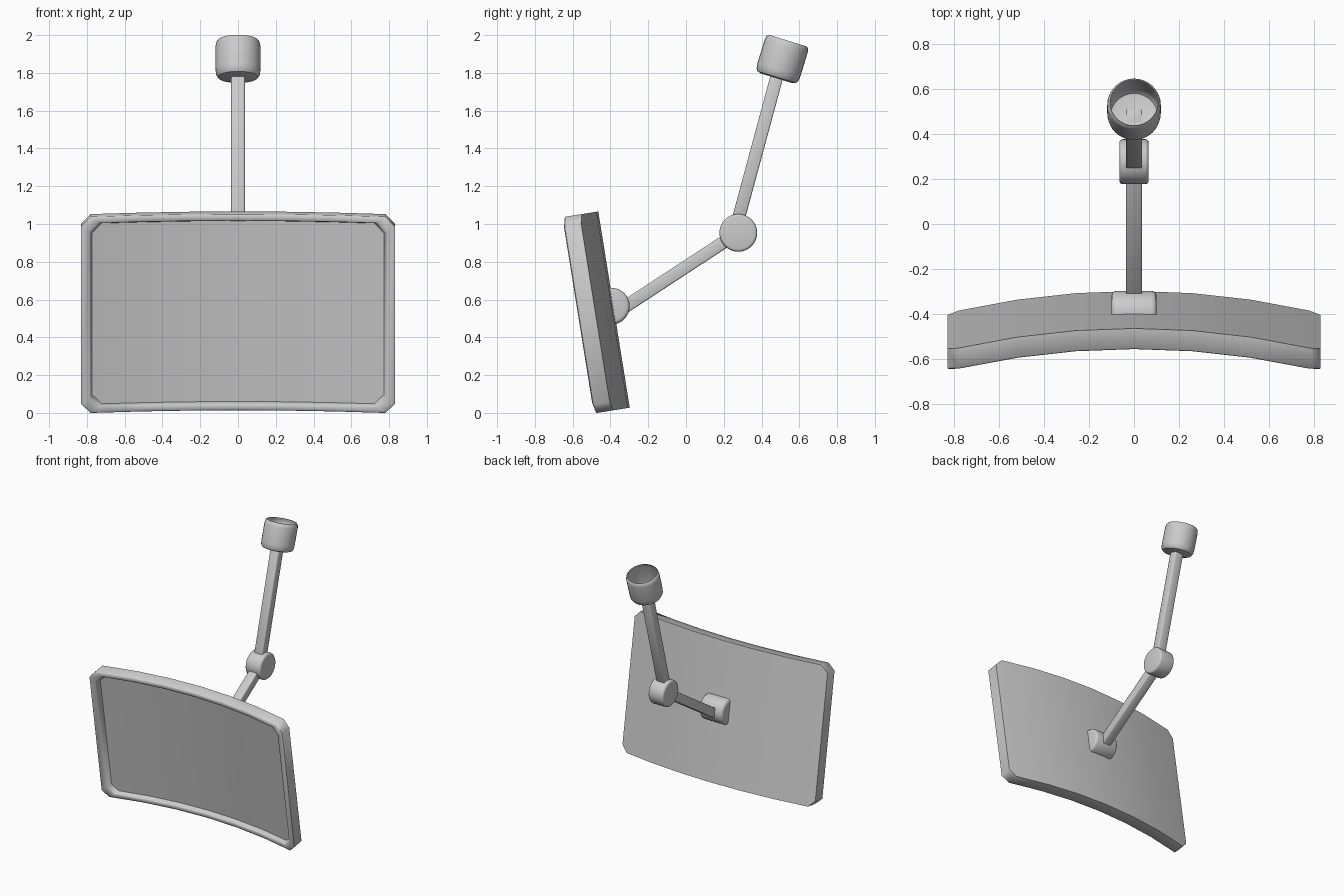
import bpy, bmesh
from math import radians, sin, cos, pi, atan2
from mathutils import Matrix, Vector

if "Cube" in bpy.data.objects:
    bpy.data.objects.remove(bpy.data.objects["Cube"])

TILT = radians(9.1)
CY, CZ = -0.381, 0.547      # centre of the panel's back surface
HW, HH = 0.83, 0.526
SAG = 0.1


def finish(name, bm, smooth=35):
    bmesh.ops.recalc_face_normals(bm, faces=bm.faces)
    me = bpy.data.meshes.new(name)
    bm.to_mesh(me)
    bm.free()
    ob = bpy.data.objects.new(name, me)
    bpy.context.collection.objects.link(ob)
    bpy.ops.object.select_all(action='DESELECT')
    ob.select_set(True)
    bpy.context.view_layer.objects.active = ob
    bpy.ops.object.shade_smooth_by_angle(angle=radians(smooth))
    return ob


def round_edges(bm, width, segments=3):
    edges = [e for e in bm.edges if e.calc_face_angle(0) > radians(40)]
    bmesh.ops.bevel(bm, geom=edges, offset=width, segments=segments,
                    profile=0.5, affect='EDGES')


def panel_point(x, v, w):
    w -= SAG * (x / HW) ** 2
    return Vector((x, CY + w * cos(TILT) - v * sin(TILT),
                   CZ + w * sin(TILT) + v * cos(TILT)))


# Curved display panel: chamfered outlines stacked from back to recessed front
N = 6


def outline(bm, ix, iv, w, c=0.05):
    hw, hh = HW - ix, HH - iv
    xs = [(hw - c) * (2 * i / N - 1) for i in range(N + 1)]
    pts = [(x, hh) for x in xs] + [(hw, hh - c), (hw, c - hh)]
    pts += [(x, -hh) for x in reversed(xs)] + [(-hw, c - hh), (-hw, hh - c)]
    return [bm.verts.new(panel_point(x, v, w)) for x, v in pts]


def cap(bm, r):
    bottom = r[N + 3:2 * N + 4][::-1]
    for i in range(N):
        bm.faces.new((r[i], r[i + 1], bottom[i + 1], bottom[i]))
    bm.faces.new((r[N], r[N + 1], r[N + 2], bottom[N]))
    bm.faces.new((bottom[0], r[-2], r[-1], r[0]))


bm = bmesh.new()
rings = [outline(bm, ix, iv, w) for ix, iv, w in
         [(0, 0, 0), (0, 0, -0.088), (0.006, 0.006, -0.094),
          (0.042, 0.03, -0.094), (0.048, 0.035, -0.09), (0.058, 0.042, -0.056)]]
for a, b in zip(rings, rings[1:]):
    for i in range(len(a)):
        j = (i + 1) % len(a)
        bm.faces.new((a[i], a[j], b[j], b[i]))
cap(bm, rings[0])
cap(bm, rings[-1])
finish("display_panel", bm, 50)


# Sideways barrel joints
def barrel(name, y, z, r, width, bevel, cut=False):
    bm = bmesh.new()
    bmesh.ops.create_cone(bm, cap_ends=True, segments=32, radius1=r, radius2=r,
                          depth=width,
                          matrix=Matrix.Translation((0, y, z)) @ Matrix.Rotation(pi / 2, 4, 'Y'))
    round_edges(bm, bevel)
    if cut:  # keep only the half behind the panel
        bmesh.ops.bisect_plane(bm, geom=bm.verts[:] + bm.edges[:] + bm.faces[:],
                               plane_co=(0, CY - 0.025, CZ),
                               plane_no=(0, -cos(TILT), -sin(TILT)), clear_outer=True)
        bmesh.ops.holes_fill(bm, edges=[e for e in bm.edges if e.is_boundary])
    return finish(name, bm)


barrel("panel_mount", -0.395, 0.565, 0.097, 0.2, 0.02, cut=True)
barrel("elbow_joint", 0.277, 0.953, 0.1, 0.13, 0.015)


# Arms: square bars between two side-view points
def arm(name, p, q, wx=0.072, wt=0.068):
    p, q = Vector((0, *p)), Vector((0, *q))
    d = q - p
    bm = bmesh.new()
    bmesh.ops.create_cube(bm, size=1, matrix=Matrix.Translation((p + q) / 2)
                          @ Matrix.Rotation(-atan2(d.y, d.z), 4, 'X')
                          @ Matrix.Diagonal((wx, wt, d.length, 1)))
    round_edges(bm, 0.008, 2)
    return finish(name, bm, 60)


arm("lower_arm", (-0.37, 0.531), (0.275, 0.953))
arm("upper_arm", (0.262, 0.97), (0.480, 1.777))

# Open ceiling cup, lathed from a thin wall profile
profile = [(0, -0.108), (0.085, -0.108), (0.106, -0.102), (0.116, -0.087), (0.119, -0.06),
           (0.119, 0.07), (0.116, 0.088), (0.107, 0.1), (0.105, 0.1),
           (0.113, 0.086), (0.116, 0.07), (0.116, -0.06), (0.113, -0.085),
           (0.104, -0.099), (0.085, -0.104), (0, -0.104)]
bm = bmesh.new()
vs = [bm.verts.new((r, 0, z)) for r, z in profile]
es = [bm.edges.new(e) for e in zip(vs, vs[1:])]
bmesh.ops.spin(bm, geom=vs + es, axis=(0, 0, 1), cent=(0, 0, 0),
               angle=2 * pi, steps=32)
bmesh.ops.remove_doubles(bm, verts=bm.verts, dist=1e-4)
bm.transform(Matrix.Translation((0, 0.51, 1.875)) @ Matrix.Rotation(radians(-17), 4, 'X'))
finish("ceiling_cup", bm)
